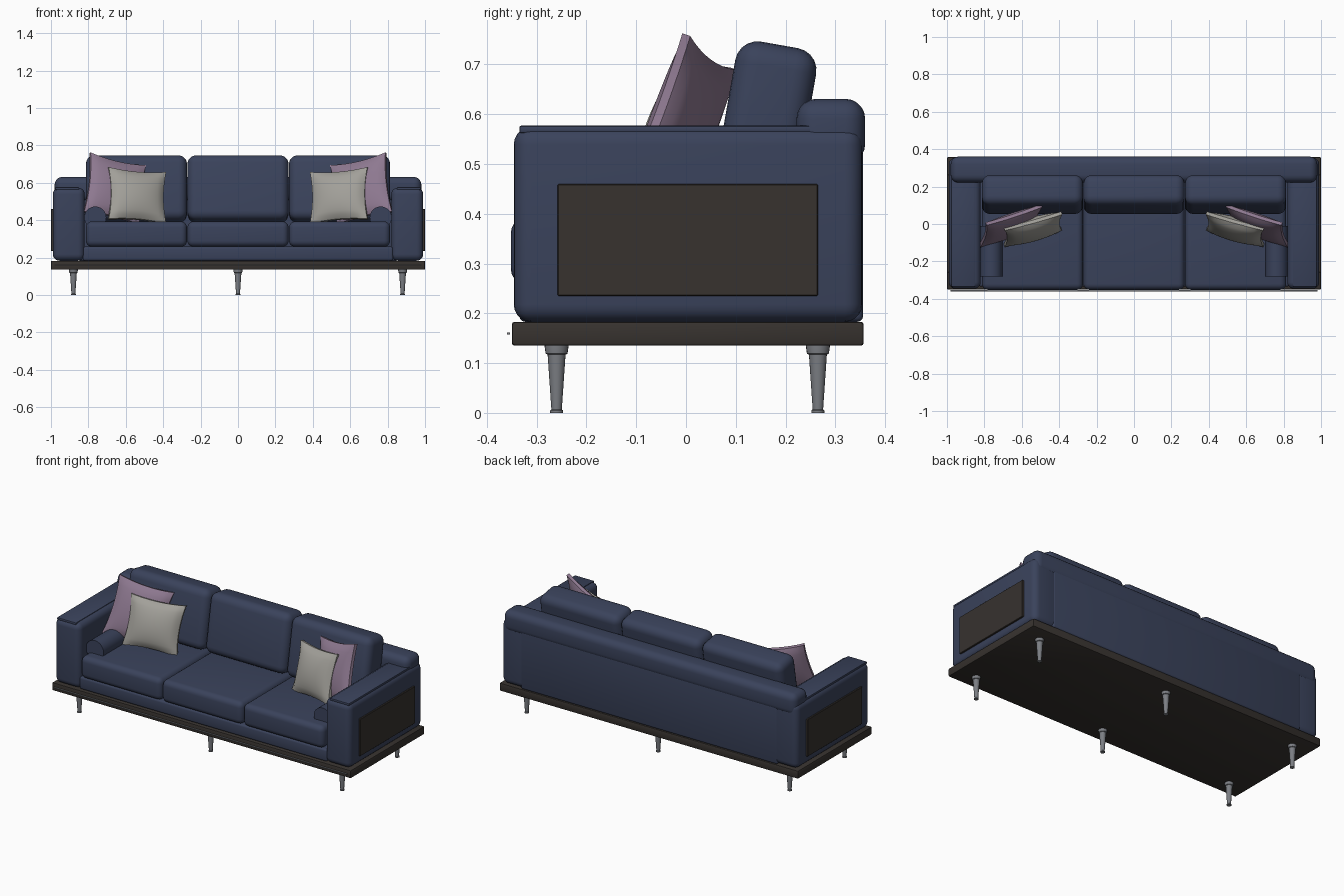
import bpy, bmesh, math
from mathutils import Matrix, Vector

if "Cube" in bpy.data.objects:
    bpy.data.objects.remove(bpy.data.objects["Cube"])


def material(name, r, g, b):
    m = bpy.data.materials.new(name)
    m.diffuse_color = (r, g, b, 1)
    m.use_nodes = True
    m.node_tree.nodes["Principled BSDF"].inputs["Base Color"].default_value = m.diffuse_color
    return m


BLUE = material("navy_fabric", 0.042, 0.055, 0.105)
WOOD = material("dark_wood", 0.038, 0.032, 0.028)
METAL = material("metal", 0.2, 0.21, 0.23)
MAUVE = material("mauve_fabric", 0.27, 0.19, 0.28)
GREY = material("grey_fabric", 0.36, 0.35, 0.32)


def finish(name, bm, mat, mirror=False, angle=35):
    bmesh.ops.recalc_face_normals(bm, faces=bm.faces)
    me = bpy.data.meshes.new(name)
    bm.to_mesh(me)
    bm.free()
    ob = bpy.data.objects.new(name, me)
    bpy.context.collection.objects.link(ob)
    me.materials.append(mat)
    bpy.ops.object.select_all(action='DESELECT')
    ob.select_set(True)
    bpy.context.view_layer.objects.active = ob
    bpy.ops.object.shade_smooth_by_angle(angle=math.radians(angle))
    if mirror:
        ob.modifiers.new("mirror", 'MIRROR')
    return ob


def rounded_box(name, lo, hi, mat, r=0.0, seg=5, tilt=0.0, mirror=False):
    """Box between two corners, rounded by r and tilted about its own x axis."""
    lo, hi = Vector(lo), Vector(hi)
    bm = bmesh.new()
    bmesh.ops.create_cube(bm, size=1)
    bmesh.ops.scale(bm, vec=hi - lo, verts=bm.verts)
    if r:
        bmesh.ops.bevel(bm, geom=bm.edges[:], offset=r, segments=seg,
                        profile=0.5, affect='EDGES')
    bm.transform(Matrix.Translation((lo + hi) / 2) @
                 Matrix.Rotation(math.radians(tilt), 4, 'X'))
    return finish(name, bm, mat, mirror)


def pillow(name, loc, w, h, roll, tilt, yaw, mat, bulge=0.045, edge=0.009, n=14):
    """Square pillow with pinched corners and a flat welt, mirrored to both sides."""
    bm = bmesh.new()
    sheets = []
    for side in (-1, 1):
        rows = []
        for j in range(n + 1):
            v = 2 * j / n - 1
            row = []
            for i in range(n + 1):
                u = 2 * i / n - 1
                t = edge + bulge * ((1 - u * u) * (1 - v * v)) ** 0.6
                row.append(bm.verts.new((u * w / 2 * (1 - 0.09 * (1 - v * v)), side * t,
                                         v * h / 2 * (1 - 0.09 * (1 - u * u)))))
            rows.append(row)
        for j in range(n):
            for i in range(n):
                bm.faces.new((rows[j][i], rows[j][i + 1],
                              rows[j + 1][i + 1], rows[j + 1][i]))
        sheets.append(rows)
    rims = [s[0][:-1] + [r[-1] for r in s[:-1]] + s[-1][:0:-1] + [r[0] for r in s[:0:-1]]
            for s in sheets]
    a, b = rims
    for k in range(len(a)):
        m = (k + 1) % len(a)
        bm.faces.new((a[k], a[m], b[m], b[k]))
    rot = [Matrix.Rotation(math.radians(d), 4, ax)
           for d, ax in ((yaw, 'Z'), (tilt, 'X'), (roll, 'Y'))]
    bm.transform(Matrix.Translation(loc) @ rot[0] @ rot[1] @ rot[2])
    return finish(name, bm, mat, True, 40)


def lathe_leg(name, x, y, profile, seg=20):
    bm = bmesh.new()
    rings = [[bm.verts.new((x + r * math.cos(2 * math.pi * i / seg),
                            y + r * math.sin(2 * math.pi * i / seg), z))
              for i in range(seg)] for r, z in profile]
    for p, q in zip(rings, rings[1:]):
        for i in range(seg):
            k = (i + 1) % seg
            bm.faces.new((p[i], p[k], q[k], q[i]))
    bm.faces.new(rings[0])
    bm.faces.new(rings[-1])
    return finish(name, bm, METAL)


# Wooden plinth and thin front trim
rounded_box("plinth", (-1, -0.35, 0.135), (1, 0.357, 0.183), WOOD, 0.006, 2)
rounded_box("front_trim", (-0.98, -0.36, 0.157), (0.98, -0.354, 0.162), METAL)

# Six tapered legs
LEG = [(0.013, 0), (0.013, 0.005), (0.0105, 0.007), (0.018, 0.117),
       (0.022, 0.119), (0.024, 0.133), (0.024, 0.137)]
for x in (-0.88, 0, 0.88):
    lathe_leg("front_leg", x, -0.26, LEG)
    lathe_leg("back_leg", x, 0.265, LEG)

# Arms with top lip and wooden side panels
rounded_box("arm", (0.82, -0.346, 0.183), (0.99, 0.354, 0.574), BLUE, 0.035, mirror=True)
rounded_box("arm_top_lip", (0.85, -0.335, 0.562), (0.978, 0.33, 0.577), BLUE, 0.004, 2,
            mirror=True)
rounded_box("arm_side_panel", (0.975, -0.258, 0.235), (1, 0.265, 0.46), WOOD, 0.002, 1,
            mirror=True)

# Seat frame, back and back top roll
rounded_box("seat_frame", (-0.83, -0.335, 0.183), (0.83, 0.3, 0.258), BLUE, 0.012, 3)
rounded_box("back_panel", (-0.86, 0.24, 0.183), (0.86, 0.356, 0.6), BLUE, 0.012, 3)
rounded_box("back_top_roll", (-0.98, 0.222, 0.5), (0.98, 0.36, 0.631), BLUE, 0.04)

# Three seat cushions and three back cushions
for i in (-1, 0, 1):
    c = i * 0.543
    rounded_box("seat_cushion", (c - 0.27, -0.352, 0.258), (c + 0.27, 0.2, 0.393), BLUE, 0.032)
    rounded_box("back_cushion", (c - 0.27, 0.075, 0.39), (c + 0.27, 0.24, 0.742), BLUE, 0.045,
                tilt=-10)

# Small bolsters beside the arms
bm = bmesh.new()
bmesh.ops.create_cone(bm, cap_ends=True, segments=28, radius1=0.059, radius2=0.059, depth=0.27)
bm.transform(Matrix.Translation((-0.763, -0.145, 0.414)) @ Matrix.Rotation(math.pi / 2, 4, 'X'))
finish("bolster", bm, BLUE, True)

# Throw pillows in both corners
pillow("mauve_pillow", (-0.66, -0.01, 0.567), 0.32, 0.34, 13, -17, 22, MAUVE, bulge=0.035)
pillow("grey_pillow", (-0.54, -0.028, 0.53), 0.32, 0.29, 5, -17, 17, GREY)
